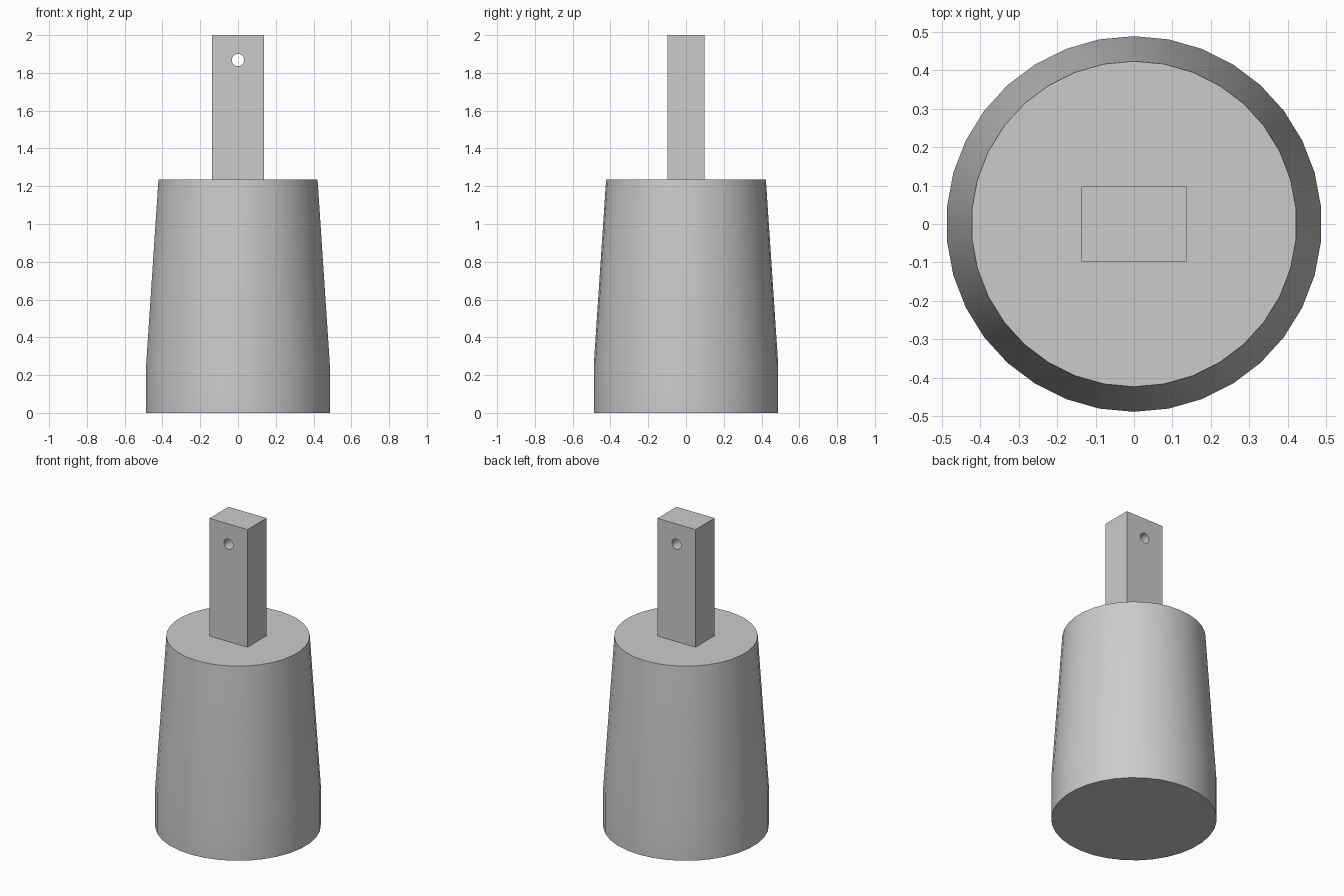
import bpy
import bmesh
import math

cube = bpy.data.objects.get("Cube")
if cube:
    bpy.data.objects.remove(cube, do_unlink=True)

grey = bpy.data.materials.new("plain_grey")
grey.use_nodes = True
COLOUR = (0.6, 0.6, 0.6, 1.0)
grey.diffuse_color = COLOUR
grey.node_tree.nodes["Principled BSDF"].inputs["Base Color"].default_value = COLOUR


def smooth(obj):
    bpy.ops.object.select_all(action="DESELECT")
    obj.select_set(True)
    bpy.context.view_layer.objects.active = obj
    bpy.ops.object.shade_smooth_by_angle(angle=math.radians(30))


def lathe(name, profile, sides):
    """Closed solid of revolution from (radius, height) rings."""
    bm = bmesh.new()
    rings = []
    for radius, z in profile:
        angles = [math.pi / 2 + math.tau * i / sides for i in range(sides)]
        rings.append([bm.verts.new((radius * math.cos(a), radius * math.sin(a), z))
                      for a in angles])
    for low, high in zip(rings, rings[1:]):
        for i in range(sides):
            j = (i + 1) % sides
            bm.faces.new((low[i], low[j], high[j], high[i]))
    bm.faces.new(rings[0][::-1])
    bm.faces.new(rings[-1])
    mesh = bpy.data.meshes.new(name)
    bm.to_mesh(mesh)
    bm.free()
    mesh.materials.append(grey)
    obj = bpy.data.objects.new(name, mesh)
    bpy.context.collection.objects.link(obj)
    return obj


# Tapered body with a straight foot
BODY_TOP = 1.235
body = lathe("tapered_body", [(0.488, 0), (0.488, 0.26), (0.423, BODY_TOP)], 34)
smooth(body)

# Rectangular shank standing on the body
bpy.ops.mesh.primitive_cube_add(size=1, location=(0, 0, (BODY_TOP + 2) / 2))
shank = bpy.context.object
shank.name = "shank"
shank.scale = (0.274, 0.196, 2 - BODY_TOP)
bpy.ops.object.transform_apply(location=True, rotation=True, scale=True)
shank.data.materials.append(grey)

# Cross hole drilled from front to back
bpy.ops.mesh.primitive_cylinder_add(vertices=24, radius=0.033, depth=0.5,
                                    location=(0, 0, 1.868),
                                    rotation=(math.pi / 2, 0, 0))
drill = bpy.context.object
drill.name = "hole_cutter"
drill.hide_render = True
drill.data.materials.append(grey)

cut = shank.modifiers.new("cross_hole", "BOOLEAN")
cut.operation = "DIFFERENCE"
cut.solver = "EXACT"
cut.object = drill
bpy.context.view_layer.objects.active = shank
bpy.ops.object.modifier_apply(modifier=cut.name)
bpy.data.objects.remove(drill, do_unlink=True)
smooth(shank)
